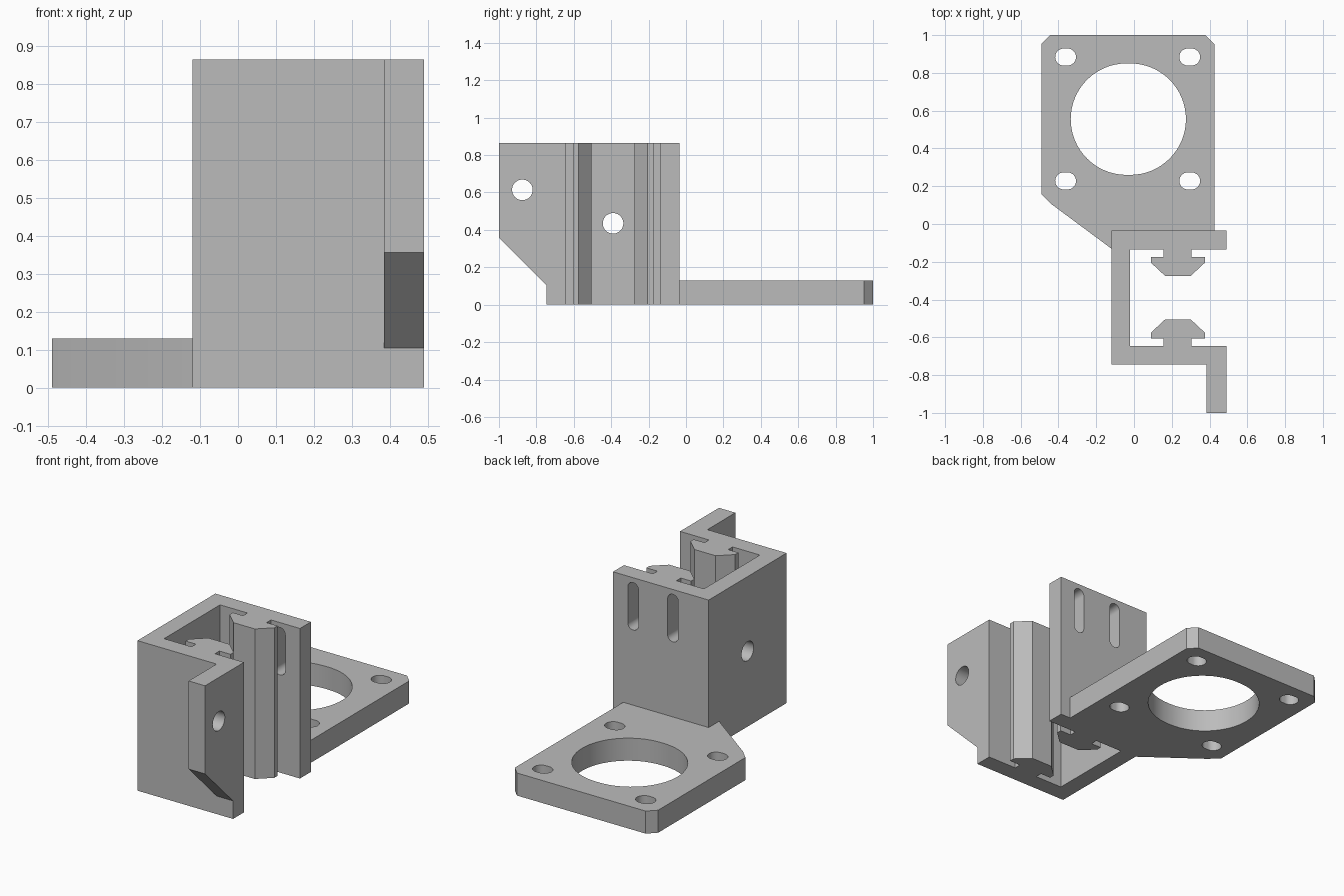
import bpy, bmesh, math

cube = bpy.data.objects.get("Cube")
if cube:
    bpy.data.objects.remove(cube, do_unlink=True)

grey = bpy.data.materials.new("plain grey")
grey.use_nodes = True
colour = (0.5, 0.5, 0.5, 1)
grey.diffuse_color = colour
grey.node_tree.nodes["Principled BSDF"].inputs["Base Color"].default_value = colour

# Each extrusion axis maps profile (u, v) and depth w to x, y, z
AXES = {
    "x": lambda u, v, w: (w, u, v),
    "y": lambda u, v, w: (u, w, v),
    "z": lambda u, v, w: (u, v, w),
}


def prism(name, outline, lo, hi, axis="z"):
    """Extrude a closed outline along an axis."""
    bm = bmesh.new()
    place = AXES[axis]
    ends = [[bm.verts.new(place(u, v, w)) for u, v in outline] for w in (lo, hi)]
    for ring in ends:
        bm.faces.new(ring)
    n = len(outline)
    for i in range(n):
        j = (i + 1) % n
        bm.faces.new((ends[0][i], ends[0][j], ends[1][j], ends[1][i]))
    bmesh.ops.recalc_face_normals(bm, faces=bm.faces)
    mesh = bpy.data.meshes.new(name)
    bm.to_mesh(mesh)
    bm.free()
    mesh.materials.append(grey)
    obj = bpy.data.objects.new(name, mesh)
    bpy.context.collection.objects.link(obj)
    return obj


def slot(u, v, r, du=0, dv=0, steps=24):
    """Round hole outline, stretched by du or dv each way into a slot."""
    points = []
    for half in (0, 1):
        sign = 1 - 2 * half
        start = math.pi * half - (math.pi / 2 if du else 0)
        for i in range(steps + (1 if du or dv else 0)):
            a = start + math.pi * i / steps
            points.append((u + sign * du + r * math.cos(a),
                           v + sign * dv + r * math.sin(a)))
    return points


def combine(target, tool, operation):
    """Apply a boolean and discard the tool."""
    mod = target.modifiers.new(operation, "BOOLEAN")
    mod.operation, mod.solver, mod.object = operation, "EXACT", tool
    bpy.context.view_layer.objects.active = target
    bpy.ops.object.modifier_apply(modifier=mod.name)
    bpy.data.objects.remove(tool, do_unlink=True)


HEIGHT, PLATE, MID = 0.865, 0.13, -0.39

# Channel with two facing T-shaped rails, mirrored about its middle
half = [(-0.12, -0.035), (0.49, -0.035), (0.49, -0.135), (0.305, -0.135),
        (0.305, -0.175), (0.375, -0.175), (0.375, -0.205), (0.30, -0.275),
        (0.165, -0.275), (0.09, -0.205), (0.09, -0.175), (0.155, -0.175),
        (0.155, -0.135), (-0.02, -0.135)]
mirrored = [(x, 2 * MID - y) for x, y in reversed(half)]
bracket = prism("motor_bracket", half + mirrored, 0, HEIGHT)

# Front flange with sloping lower edge
flange = prism("front_flange", [(-1, HEIGHT), (-1, 0.357), (-0.745, 0.104),
                                (-0.69, 0.104), (-0.69, HEIGHT)], 0.385, 0.49, "x")
combine(bracket, flange, "UNION")

# Mounting plate with clipped corners
plate = prism("mounting_plate", [
    (0.425, -0.08), (0.425, 0.953), (0.378, 1), (-0.443, 1), (-0.49, 0.953),
    (-0.49, 0.158), (-0.437, 0.105), (-0.12, -0.13), (-0.07, -0.13),
    (-0.07, -0.08)], 0, PLATE)
combine(bracket, plate, "UNION")

# Holes: large bore, four plate slots, two side holes, two wall slots
cutters = [prism("bore", slot(-0.03, 0.555, 0.295, du=0.01, steps=32), -0.1, 0.3)]
for x in (-0.362, 0.295):
    for y in (0.228, 0.884):
        cutters.append(prism("plate_slot", slot(x, y, 0.045, du=0.01), -0.1, 0.3))
cutters.append(prism("flange_hole", slot(-0.875, 0.614, 0.055), 0.3, 0.6, "x"))
cutters.append(prism("web_hole", slot(MID, 0.435, 0.055), -0.2, 0.05, "x"))
for x in (0.108, 0.362):
    cutters.append(prism("wall_slot", slot(x, 0.70, 0.034, dv=0.103), -0.155, 0.05, "y"))
for cutter in cutters:
    combine(bracket, cutter, "DIFFERENCE")

# Smooth hole walls, sharp edges elsewhere
bpy.ops.object.select_all(action="DESELECT")
bracket.select_set(True)
bpy.context.view_layer.objects.active = bracket
bpy.ops.object.shade_smooth_by_angle(angle=math.radians(30))
